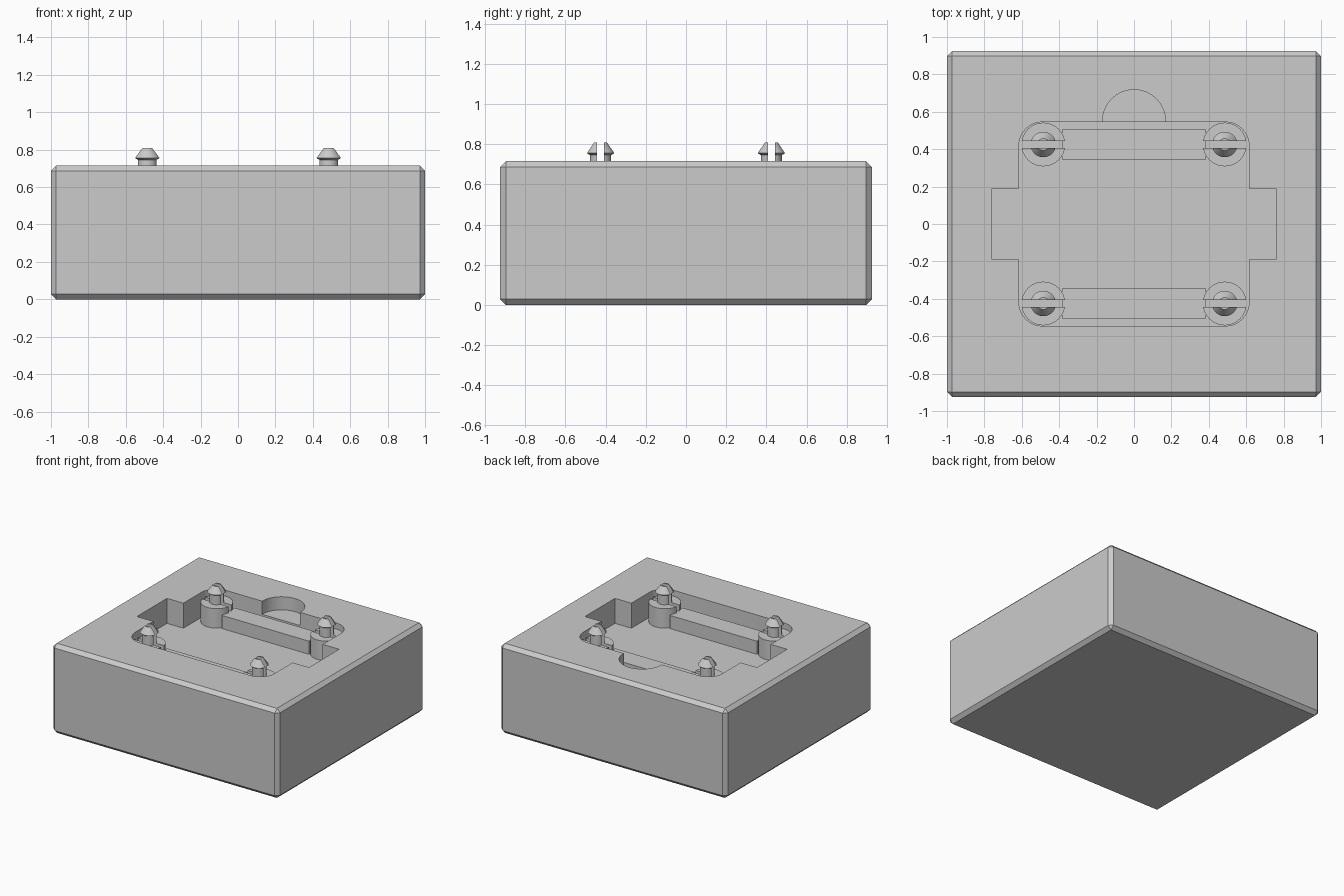
import bpy
import bmesh
from math import sin, cos, pi, radians

if "Cube" in bpy.data.objects:
    bpy.data.objects.remove(bpy.data.objects["Cube"], do_unlink=True)

grey = bpy.data.materials.new("plain_grey")
grey.use_nodes = True
colour = (0.6, 0.6, 0.6, 1)
grey.diffuse_color = colour
grey.node_tree.nodes["Principled BSDF"].inputs["Base Color"].default_value = colour

TOP, FLOOR, BAR_TOP, POST_TOP = 0.715, 0.515, 0.62, 0.67
PEG_X, PEG_Y = 0.485, 0.425


def finish(name, bm):
    bmesh.ops.recalc_face_normals(bm, faces=bm.faces)
    mesh = bpy.data.meshes.new(name)
    bm.to_mesh(mesh)
    bm.free()
    mesh.materials.append(grey)
    obj = bpy.data.objects.new(name, mesh)
    bpy.context.collection.objects.link(obj)
    return obj


def prism(name, outline, z0, z1):
    """Extrude a flat outline from z0 up to z1."""
    bm = bmesh.new()
    face = bm.faces.new([bm.verts.new((x, y, z0)) for x, y in outline])
    top = bmesh.ops.extrude_face_region(bm, geom=[face])["geom"]
    verts = [v for v in top if isinstance(v, bmesh.types.BMVert)]
    bmesh.ops.translate(bm, verts=verts, vec=(0, 0, z1 - z0))
    return finish(name, bm)


def box(name, x0, x1, y0, y1, z0, z1):
    return prism(name, [(x0, y0), (x1, y0), (x1, y1), (x0, y1)], z0, z1)


def lathe(name, profile, cx, cy, sides=32):
    """Spin a radius/height profile into a closed round solid."""
    bm = bmesh.new()
    rings = [[bm.verts.new((cx + r * cos(2 * pi * i / sides),
                            cy + r * sin(2 * pi * i / sides), z))
              for i in range(sides)] for r, z in profile]
    for a, b in zip(rings, rings[1:]):
        for i in range(sides):
            j = (i + 1) % sides
            bm.faces.new((a[i], a[j], b[j], b[i]))
    bm.faces.new(rings[0])
    bm.faces.new(rings[-1])
    return finish(name, bm)


def activate(obj):
    bpy.ops.object.select_all(action="DESELECT")
    obj.select_set(True)
    bpy.context.view_layer.objects.active = obj


def cut(obj, cutter):
    cutter.hide_render = True
    mod = obj.modifiers.new("cut", "BOOLEAN")
    mod.operation = "DIFFERENCE"
    mod.solver = "EXACT"
    mod.object = cutter
    activate(obj)
    bpy.ops.object.modifier_apply(modifier=mod.name)
    bpy.data.objects.remove(cutter, do_unlink=True)


def smooth(obj):
    activate(obj)
    bpy.ops.object.shade_smooth_by_angle(angle=radians(30))


# Chamfered block
block = box("block", -1, 1, -0.925, 0.925, 0, TOP)
bevel = block.modifiers.new("chamfer", "BEVEL")
bevel.width = 0.028
bevel.segments = 1
activate(block)
bpy.ops.object.modifier_apply(modifier=bevel.name)

# Pocket outline: rounded rectangle with a tab on each side
W, H, R, TAB_X, TAB_Y = 0.615, 0.545, 0.125, 0.76, 0.19
quarter = [(TAB_X, 0), (TAB_X, TAB_Y), (W, TAB_Y)]
for i in range(11):
    a = pi / 2 * i / 10
    quarter.append((W - R + R * cos(a), H - R + R * sin(a)))
upper = quarter + [(-x, y) for x, y in reversed(quarter)]
lower = [(-x, -y) for x, y in upper[1:-1]]
cut(block, prism("pocket_cutter", upper + lower, FLOOR, 1))

# Shallow finger notch behind the pocket
cut(block, lathe("notch_cutter", [(0.168, 0.61), (0.168, 1)], 0, H + 0.005, 64))
smooth(block)

# Support bars between the posts
for label, sy in (("front", -1), ("back", 1)):
    y0, y1 = sorted((sy * 0.345, sy * 0.505))
    box(label + "_support_bar", -0.385, 0.385, y0, y1, FLOOR - 0.02, BAR_TOP)

# Posts carrying split snap pegs
profile = [(0.117, FLOOR - 0.02), (0.117, POST_TOP), (0.052, POST_TOP),
           (0.052, 0.745), (0.068, 0.755), (0.032, 0.808)]
for depth, sy in (("front", -1), ("back", 1)):
    for side, sx in (("right", -1), ("left", 1)):
        x, y = sx * PEG_X, sy * PEG_Y
        post = lathe(f"{depth}_{side}_snap_post", profile, x, y)
        cut(post, box("slot_cutter", x - 0.13, x + 0.13, y - 0.018, y + 0.018, FLOOR, 1))
        smooth(post)
